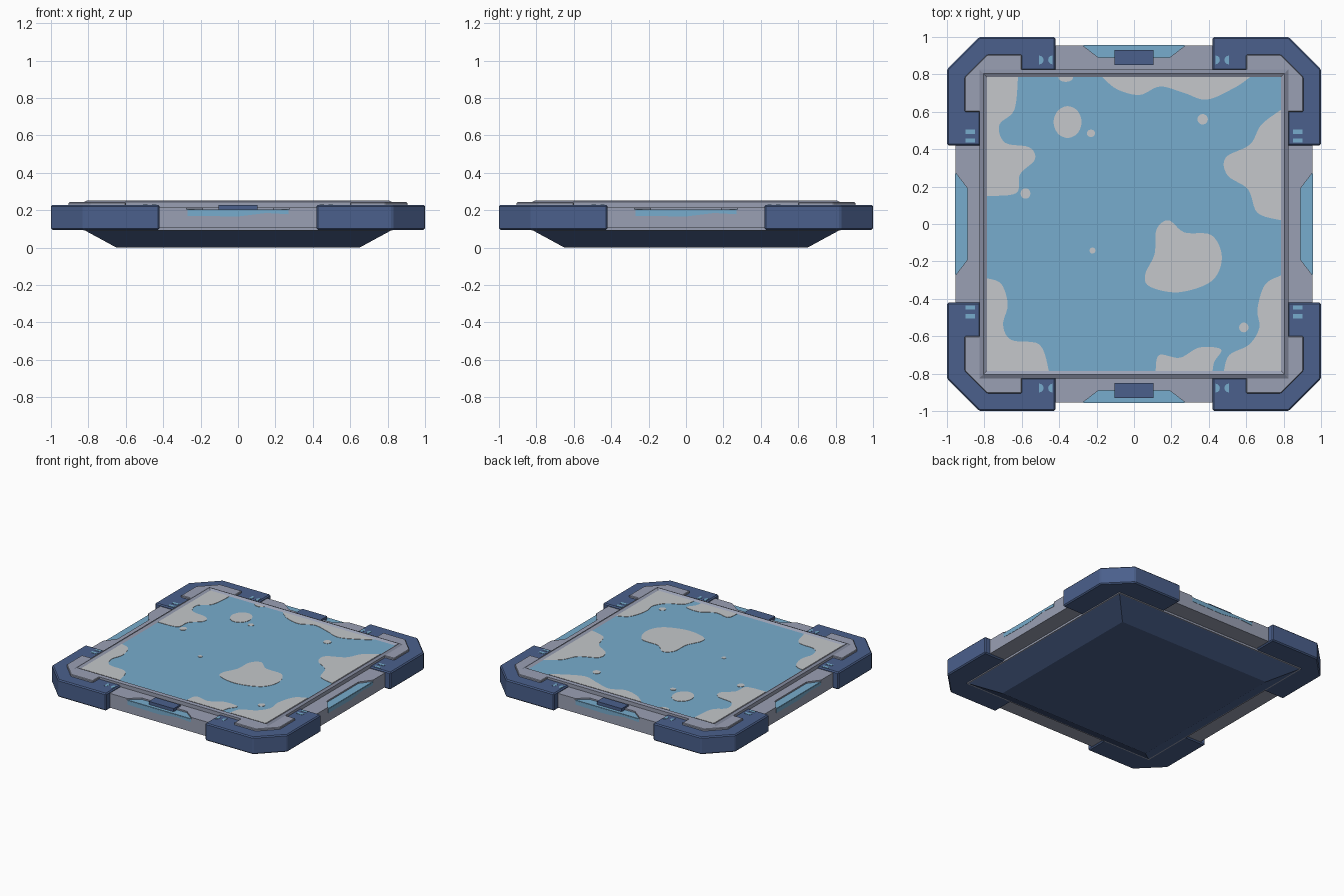
import bpy, bmesh, math
from mathutils import Matrix, Vector

if "Cube" in bpy.data.objects:
    bpy.data.objects.remove(bpy.data.objects["Cube"])


def material(name, rgb):
    m = bpy.data.materials.new(name)
    m.diffuse_color = (*rgb, 1)
    m.use_nodes = True
    m.node_tree.nodes["Principled BSDF"].inputs["Base Color"].default_value = m.diffuse_color
    return m


BLUE = material("navy blue", (0.069, 0.117, 0.262))
CYAN = material("sky blue", (0.185, 0.413, 0.610))
PALE = material("pale grey", (0.555, 0.575, 0.595))
GREY = material("frame grey", (0.323, 0.352, 0.455))
DARK = material("slate grey", (0.235, 0.258, 0.345))


def finish(name, bm, mats, matrix=None):
    bmesh.ops.recalc_face_normals(bm, faces=bm.faces)
    me = bpy.data.meshes.new(name)
    bm.to_mesh(me)
    bm.free()
    for m in mats:
        me.materials.append(m)
    if matrix:
        me.transform(matrix)
    ob = bpy.data.objects.new(name, me)
    bpy.context.collection.objects.link(ob)
    return ob


def prism(name, pts, z0, z1, mat, matrix=None, bevel=0):
    """Extrude a flat outline from z0 to z1."""
    bm = bmesh.new()
    f = bm.faces.new([bm.verts.new((x, y, z0)) for x, y in pts])
    ext = bmesh.ops.extrude_face_region(bm, geom=[f])
    for v in ext["geom"]:
        if isinstance(v, bmesh.types.BMVert):
            v.co.z = z1
    if bevel:
        bmesh.ops.recalc_face_normals(bm, faces=bm.faces)
        edges = [e for e in bm.edges if e.calc_face_angle(0) > 0.5]
        bmesh.ops.bevel(bm, geom=edges, offset=bevel, segments=1, affect='EDGES')
    return finish(name, bm, [mat], matrix)


def rect(x0, x1, y0, y1):
    return [(x0, y0), (x1, y0), (x1, y1), (x0, y1)]


def loft(name, rings, mats, strip_index, top_index):
    """Stack square rings (half width, z) and cap both ends."""
    bm = bmesh.new()
    loops = [[bm.verts.new((sx * h, sy * h, z)) for sx, sy in
              ((-1, -1), (1, -1), (1, 1), (-1, 1))] for h, z in rings]
    for a, b, mi in zip(loops, loops[1:], strip_index):
        for i in range(4):
            j = (i + 1) % 4
            bm.faces.new((a[i], a[j], b[j], b[i])).material_index = mi
    bm.faces.new(loops[0])
    bm.faces.new(loops[-1]).material_index = top_index
    return finish(name, bm, mats)


# Tapered underside and the raised centre with its rim and top panel
loft("underside", [(0.65, 0), (0.825, 0.095)], [BLUE], [0], 0)
loft("centre_panel", [(0.825, 0.09), (0.825, 0.243), (0.805, 0.252), (0.785, 0.24)],
     [GREY, DARK, CYAN], [0, 1, 0], 2)

# Side bars with a trapezoid notch showing a blue inlay
notch = [(-0.5, 0.80), (0.5, 0.80), (0.5, 0.955), (0.275, 0.955), (0.19, 0.89),
         (-0.19, 0.89), (-0.275, 0.955), (-0.5, 0.955)]
inlay = [(-0.275, 0.955), (-0.19, 0.89), (0.19, 0.89), (0.275, 0.955)]
drip = [(-0.27, 0.201), (-0.27, 0.17), (0, 0.166), (0.15, 0.185), (0.27, 0.178), (0.27, 0.201)]
upright = Matrix.Rotation(math.pi / 2, 4, 'X')
for k, side in enumerate(("back", "left", "front", "right")):
    rot = Matrix.Rotation(k * math.pi / 2, 4, 'Z')
    prism(side + "_bar", rect(-0.5, 0.5, 0.80, 0.955), 0.105, 0.2, GREY, rot)
    prism(side + "_bar_top", notch, 0.2, 0.215, GREY, rot)
    prism(side + "_inlay", inlay, 0.198, 0.204, CYAN, rot)
    # The outline stands upright on the outer face of the bar
    prism(side + "_inlay_edge", [(-x, z) for x, z in drip], -0.957, -0.951, CYAN, rot @ upright)
    if k % 2 == 0:
        prism(side + "_latch", rect(-0.105, 0.105, 0.85, 0.93), 0.2, 0.228, BLUE, rot)

# Corner guards with cover plates and small blue markings
guard = [(1, 0.42), (1, 0.827), (0.827, 1), (0.42, 1), (0.42, 0.82), (0.82, 0.82), (0.82, 0.42)]
cover = [(0.905, 0.60), (0.905, 0.785), (0.785, 0.905), (0.60, 0.905), (0.60, 0.82),
         (0.82, 0.82), (0.82, 0.60)]
arc = [(0.024 * math.cos(t * math.pi / 6), 0.024 * math.sin(t * math.pi / 6))
       for t in range(-3, 4)]
for sx in (-1, 1):
    for sy in (-1, 1):
        tag = ("front" if sy < 0 else "back") + ("_left" if sx < 0 else "_right")

        def flip(pts):
            return [(x * sx, y * sy) for x, y in pts]

        prism(tag + "_guard", flip(guard), 0.095, 0.228, BLUE, bevel=0.008)
        prism(tag + "_cover", flip(cover), 0.22, 0.243, GREY, bevel=0.004)
        for y in (0.446, 0.493):
            prism(tag + "_bar_mark", flip(rect(0.85, 0.90, y - 0.011, y + 0.011)),
                  0.226, 0.230, CYAN)
        prism(tag + "_round_mark_a", flip([(0.435 + x, 0.877 + y) for x, y in arc]),
              0.226, 0.230, CYAN)
        prism(tag + "_round_mark_b", flip([(0.507 - x, 0.877 + y) for x, y in arc]),
              0.226, 0.230, CYAN)


# Pale patches on the panel
def smooth(pts, closed):
    """Catmull-Rom curve through the points."""
    n, out = len(pts), []
    P = [Vector(p) for p in pts]

    def at(i):
        return P[i % n] if closed else P[max(0, min(n - 1, i))]

    for i in range(n if closed else n - 1):
        a, b, c, d = (at(i + s) for s in (-1, 0, 1, 2))
        for s in range(6):
            t = s / 6
            out.append(0.5 * (2 * b + (c - a) * t + (2 * a - 5 * b + 4 * c - d) * t * t
                              + (3 * b - a - 3 * c + d) * t ** 3))
    if not closed:
        out.append(P[-1])
    return out


def patch(name, pts, closed=False, corner=()):
    E = 0.785
    outline = []
    for x, y in smooth(pts, closed) + list(corner):
        p = (max(-E, min(E, x)), max(-E, min(E, y)))
        if p not in outline:
            outline.append(p)
    prism(name, outline, 0.238, 0.2425, PALE)


patch("patch_back_left", [(-.62, .785), (-.64, .61), (-.72, .53), (-.69, .435), (-.56, .41),
      (-.53, .345), (-.61, .265), (-.63, .165), (-.785, .15)], corner=[(-.785, .785)])
patch("patch_back", [(-.17, .785), (-.09, .72), (.03, .69), (.14, .735), (.27, .70),
      (.39, .665), (.54, .73), (.62, .785)])
patch("patch_right", [(.785, .61), (.68, .53), (.62, .425), (.49, .355), (.5, .26),
      (.61, .185), (.66, .06), (.785, .02)])
patch("patch_middle", [(.185, .02), (.27, -.045), (.415, -.06), (.47, -.18), (.415, -.305),
      (.24, -.365), (.085, -.335), (.06, -.27), (.11, -.16), (.12, -.03)], closed=True)
patch("patch_front_left", [(-.785, -.29), (-.71, -.32), (-.675, -.43), (-.70, -.54),
      (-.655, -.62), (-.505, -.645), (-.455, -.785)], corner=[(-.785, -.785)])
patch("patch_front", [(.115, -.785), (.135, -.70), (.245, -.715), (.35, -.66),
      (.465, -.67), (.43, -.735), (.42, -.785)])
patch("patch_front_right", [(.785, -.275), (.70, -.325), (.66, -.455), (.67, -.555),
      (.615, -.645), (.51, -.70), (.48, -.785)], corner=[(.785, -.785)])
for x, y, rx, ry in ((-.355, .545, .075, .085), (-.23, .485, .022, .02), (-.58, .163, .026, .028),
                     (.367, .56, .028, .028), (-.222, -.142, .016, .016),
                     (.587, -.553, .025, .026), (-.365, .785, .04, .025)):
    patch("patch_spot", [(x + rx * math.cos(t * math.pi / 4), y + ry * math.sin(t * math.pi / 4))
                         for t in range(8)], closed=True)
